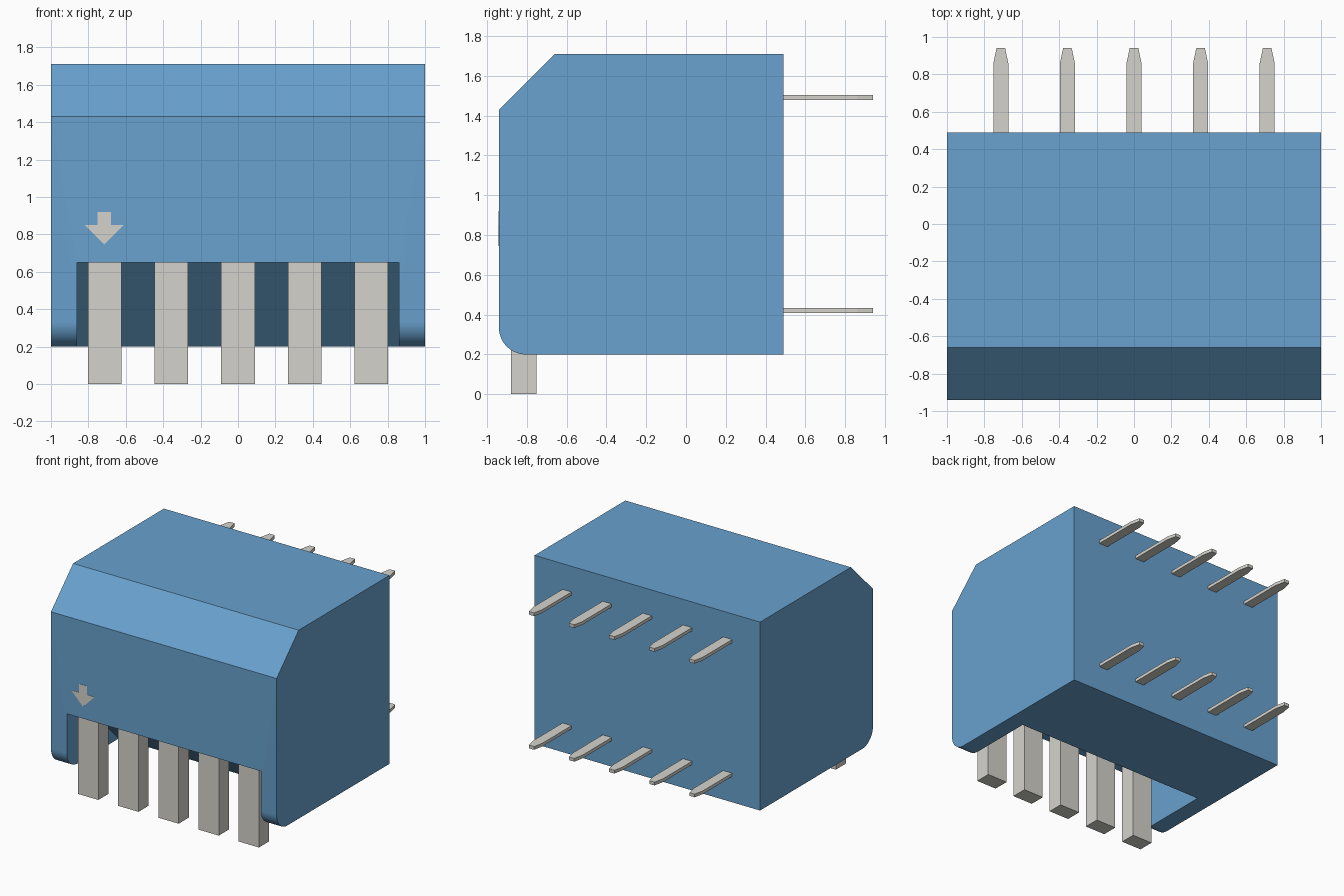
import bpy, bmesh, math
from mathutils import Vector

if "Cube" in bpy.data.objects:
    bpy.data.objects.remove(bpy.data.objects["Cube"])


def material(name, color):
    m = bpy.data.materials.new(name)
    m.diffuse_color = color
    m.use_nodes = True
    m.node_tree.nodes["Principled BSDF"].inputs["Base Color"].default_value = m.diffuse_color
    return m


BLUE = material("blue_plastic", (0.14, 0.36, 0.62, 1))
METAL = material("pale_metal", (0.66, 0.65, 0.60, 1))


def extrude(name, points, offset, mat):
    """Solid made from a planar outline pushed along offset."""
    bm = bmesh.new()
    face = bm.faces.new([bm.verts.new(p) for p in points])
    new = bmesh.ops.extrude_face_region(bm, geom=[face])["geom"]
    verts = [g for g in new if isinstance(g, bmesh.types.BMVert)]
    bmesh.ops.translate(bm, verts=verts, vec=Vector(offset))
    bmesh.ops.recalc_face_normals(bm, faces=bm.faces)
    mesh = bpy.data.meshes.new(name)
    bm.to_mesh(mesh)
    bm.free()
    mesh.materials.append(mat)
    obj = bpy.data.objects.new(name, mesh)
    bpy.context.collection.objects.link(obj)
    return obj


# Housing: side profile with top chamfer and rounded lower front edge
R = 0.135
arc = [(-0.94 + R - R * math.cos(a), 0.2 + R - R * math.sin(a))
       for a in (math.pi / 2 * i / 12 for i in range(13))]
profile = [(0.49, 0.2), (0.49, 1.71), (-0.66, 1.71), (-0.94, 1.43)] + arc
housing = extrude("housing", [(-1, y, z) for y, z in profile], (2, 0, 0), BLUE)

# Front recess with a sloping back wall, cut from the housing
recess = [(-1.1, 0.1), (-0.18, 0.1), (-0.73, 0.65), (-1.1, 0.65)]
cutter = extrude("recess_cutter", [(-0.86, y, z) for y, z in recess], (1.72, 0, 0), BLUE)
cutter.hide_render = True
mod = housing.modifiers.new("recess", 'BOOLEAN')
mod.operation = 'DIFFERENCE'
mod.solver = 'EXACT'
mod.object = cutter
bpy.context.view_layer.objects.active = housing
housing.select_set(True)
bpy.ops.object.modifier_apply(modifier=mod.name)
bpy.data.objects.remove(cutter)
bpy.ops.object.shade_smooth_by_angle(angle=math.radians(30))

# Five columns of contacts
for i in range(5):
    x = (i - 2) * 0.356
    # Thick front contact
    w = 0.09
    extrude(f"front_contact_{i + 1}",
            [(x - w, -0.88, 0), (x + w, -0.88, 0), (x + w, -0.752, 0), (x - w, -0.752, 0)],
            (0, 0, 0.65), METAL)
    # Flat back pins with tapered tips
    outline = [(-0.04, 0.49), (0.04, 0.49), (0.04, 0.86),
               (0.023, 0.94), (-0.023, 0.94), (-0.04, 0.86)]
    for row, z in (("lower", 0.407), ("upper", 1.478)):
        extrude(f"{row}_back_pin_{i + 1}", [(x + px, py, z) for px, py in outline],
                (0, 0, 0.026), METAL)

# Arrow mark on the front face
half = [(0.035, 0.92), (0.035, 0.85), (0.103, 0.85)]
arrow = half + [(0, 0.745)] + [(-px, pz) for px, pz in reversed(half)]
extrude("arrow_mark", [(-0.715 + px, -0.942, pz) for px, pz in arrow], (0, 0.004, 0), METAL)
